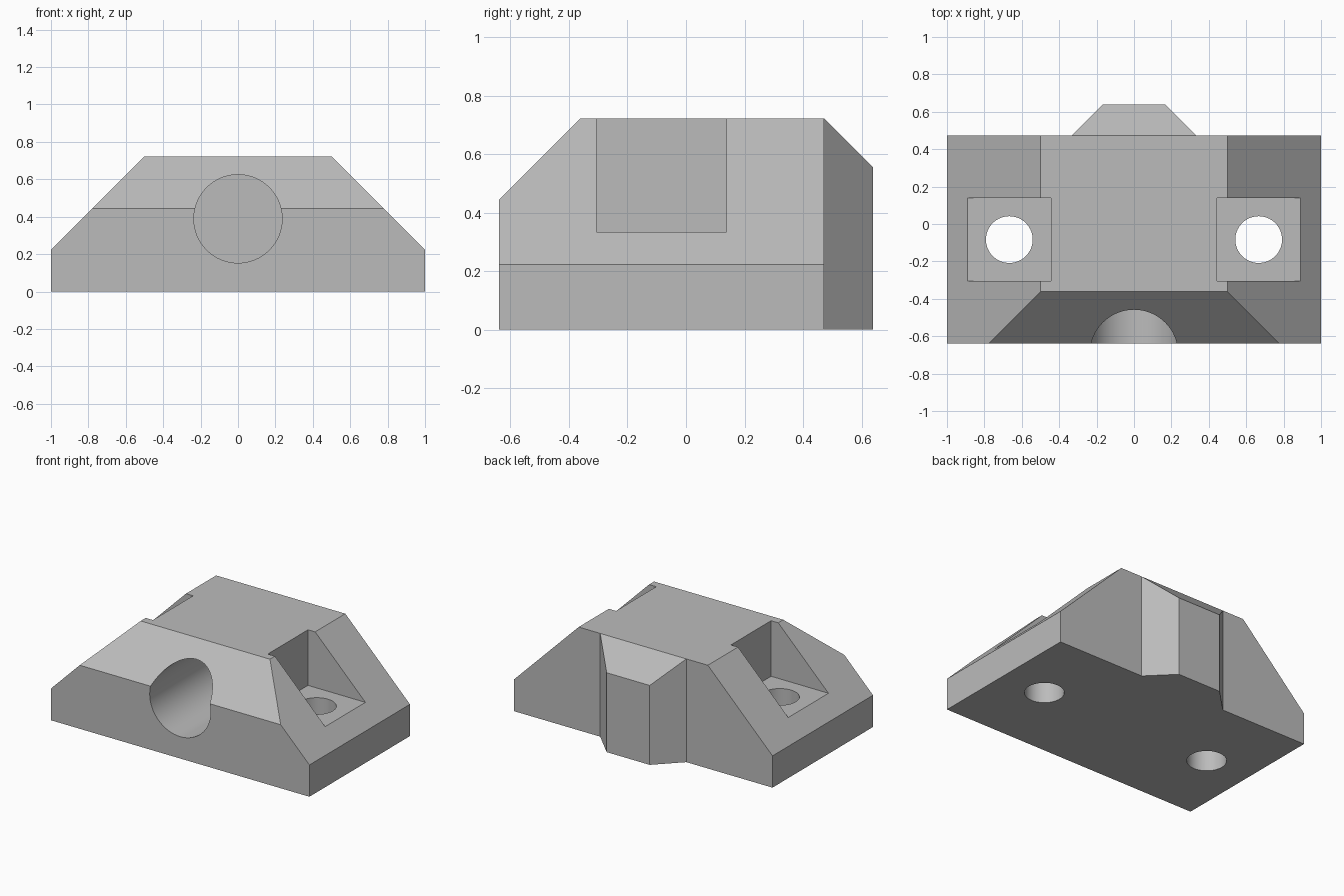
import bpy, bmesh, math
from mathutils import Vector

U = 1 / 18          # design unit: the block is 36 units wide
HEIGHT = 13
FRONT, BACK, END = -11.5, 8.5, 11.5

cube = bpy.data.objects.get("Cube")
if cube:
    bpy.data.objects.remove(cube, do_unlink=True)

grey = bpy.data.materials.new("plain grey")
grey.use_nodes = True
colour = (0.5, 0.5, 0.5, 1)
grey.diffuse_color = colour
grey.node_tree.nodes["Principled BSDF"].inputs["Base Color"].default_value = colour


def to_object(name, bm):
    bmesh.ops.scale(bm, vec=(U, U, U), verts=bm.verts)
    bmesh.ops.recalc_face_normals(bm, faces=bm.faces)
    mesh = bpy.data.meshes.new(name)
    bm.to_mesh(mesh)
    bm.free()
    mesh.materials.append(grey)
    obj = bpy.data.objects.new(name, mesh)
    bpy.context.collection.objects.link(obj)
    return obj


def prism(outline, z0, z1):
    bm = bmesh.new()
    base = bm.faces.new([bm.verts.new((x, y, z0)) for x, y in outline])
    top = bmesh.ops.extrude_face_region(bm, geom=[base])["geom"]
    verts = [v for v in top if isinstance(v, bmesh.types.BMVert)]
    bmesh.ops.translate(bm, vec=(0, 0, z1 - z0), verts=verts)
    return bm


def slice_off(bm, point, normal):
    geom = bm.verts[:] + bm.edges[:] + bm.faces[:]
    cut = bmesh.ops.bisect_plane(bm, geom=geom, plane_co=point, plane_no=normal,
                                 clear_outer=True, dist=1e-5)
    edges = [e for e in cut["geom_cut"] if isinstance(e, bmesh.types.BMEdge)]
    bmesh.ops.holes_fill(bm, edges=edges)


def circle(cx, cy, r, n=64):
    return [(cx + r * math.cos(2 * math.pi * i / n),
             cy + r * math.sin(2 * math.pi * i / n)) for i in range(n)]


# Block with a tapered tongue at the back
half = [(18, FRONT), (18, BACK), (6, BACK), (3, END)]
plan = half + [(-x, y) for x, y in reversed(half)]
bm = prism(plan, 0, HEIGHT)

# Sloping sides, front chamfer and tongue chamfer, all at 45 degrees
for side in (1, -1):
    slice_off(bm, Vector((side * 18, 0, 4)), Vector((side, 0, 1)))
slice_off(bm, Vector((0, FRONT, 8)), Vector((0, -1, 1)))
slice_off(bm, Vector((0, END, 10)), Vector((0, 1, 1)))
block = to_object("mounting_block", bm)

# Cutters: square pocket and screw hole on each side, round bore in the front
cutters = []
for side, label in ((1, "left"), (-1, "right")):
    pocket = [(side * x, y) for x, y in ((8, -5.5), (16, -5.5), (16, 2.5), (8, 2.5))]
    cutters.append(to_object(label + "_pocket", prism(pocket, 6, 15)))
    cutters.append(to_object(label + "_screw_hole", prism(circle(side * 12, -1.5, 2.25), -1, 8)))
bore = prism(circle(0, -7, 4.25), FRONT - 1, FRONT + 16)
for v in bore.verts:                 # turn the bore to run front to back
    v.co = Vector((v.co.x, v.co.z, -v.co.y))
cutters.append(to_object("front_bore", bore))

bpy.context.view_layer.objects.active = block
for cutter in cutters:
    cutter.hide_render = True
    mod = block.modifiers.new(cutter.name, 'BOOLEAN')
    mod.operation = 'DIFFERENCE'
    mod.solver = 'EXACT'
    mod.object = cutter
    bpy.ops.object.modifier_apply(modifier=mod.name)
    bpy.data.objects.remove(cutter, do_unlink=True)

# Smooth bores, crisp edges
block.select_set(True)
bpy.ops.object.shade_smooth_by_angle(angle=math.radians(30))
